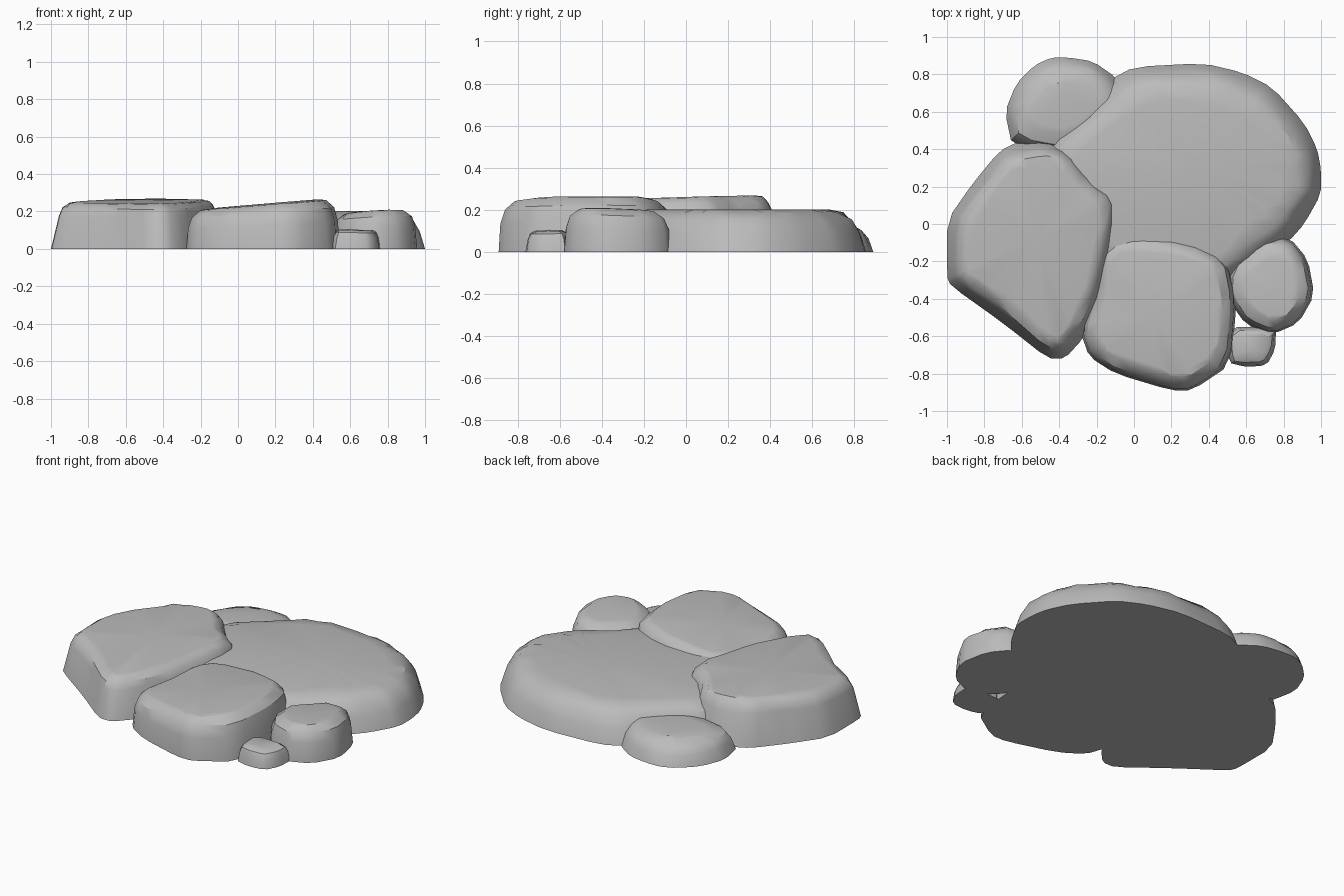
import bpy
import bmesh
import math
import random
from mathutils import Vector

random.seed(4)

default_cube = bpy.data.objects.get("Cube")
if default_cube:
    bpy.data.objects.remove(default_cube, do_unlink=True)

# One plain grey stone colour
stone_grey = bpy.data.materials.new("stone grey")
stone_grey.use_nodes = True
colour = (0.5, 0.5, 0.5, 1)
stone_grey.diffuse_color = colour
shader = stone_grey.node_tree.nodes["Principled BSDF"]
shader.inputs["Base Color"].default_value = colour
shader.inputs["Roughness"].default_value = 0.9


def soften_corners(outline, cut=0.2):
    """Clip every corner of a closed outline."""
    points = [Vector(p) for p in outline]
    clipped = []
    for here, following in zip(points, points[1:] + points[:1]):
        clipped.append(here.lerp(following, cut))
        clipped.append(following.lerp(here, cut))
    return clipped


def make_stone(name, outline, height, slope, steps):
    """Stack rings of the outline; each step is (inset, share of the height)."""
    points = soften_corners(outline)
    centre = sum(points, Vector((0, 0))) / len(points)

    def top_height(p):
        offset = p - centre
        return height + slope[0] * offset.x + slope[1] * offset.y

    bm = bmesh.new()
    rings = []
    for inset, share in steps:
        ring = []
        for p in points:
            toward = centre - p
            hewn = 1 + random.uniform(-0.12, 0.12)
            q = p + toward.normalized() * min(inset * hewn, toward.length * 0.7)
            ring.append(bm.verts.new((q.x, q.y, top_height(q) * share)))
        rings.append(ring)

    # Side bands, flat underside and a fan across the top
    for lower, upper in zip(rings, rings[1:]):
        for i in range(len(points)):
            j = (i + 1) % len(points)
            bm.faces.new((lower[i], lower[j], upper[j], upper[i]))
    bm.faces.new(rings[0])
    peak = bm.verts.new((centre.x, centre.y, height))
    crown = rings[-1]
    for i in range(len(crown)):
        bm.faces.new((crown[i], crown[(i + 1) % len(crown)], peak))
    bmesh.ops.recalc_face_normals(bm, faces=bm.faces)

    mesh = bpy.data.meshes.new(name)
    bm.to_mesh(mesh)
    bm.free()
    mesh.materials.append(stone_grey)
    stone = bpy.data.objects.new(name, mesh)
    bpy.context.collection.objects.link(stone)

    # Smooth faces with crisp shoulders
    bpy.ops.object.select_all(action="DESELECT")
    stone.select_set(True)
    bpy.context.view_layer.objects.active = stone
    bpy.ops.object.shade_smooth_by_angle(angle=math.radians(32))
    return stone


# Side profiles, from ground to crown
steep = [(0, 0), (0.01, 0.55), (0.03, 0.82), (0.075, 0.98), (0.1, 1)]
sloped = [(0, 0), (0.045, 0.72), (0.065, 0.88), (0.1, 0.98), (0.13, 1)]
weathered = [(0, 0), (0.03, 0.45), (0.07, 0.76), (0.12, 0.93), (0.2, 1)]
low = [(0, 0), (0.025, 0.5), (0.06, 0.8), (0.12, 0.97), (0.16, 1)]
pebble = [(0, 0), (0.01, 0.6), (0.025, 0.88), (0.05, 1)]

# Broad slab at the back
make_stone("back_slab", [
    (-.5, .42), (-.24, .64), (-.13, .77), (0, .84), (.37, .86), (.58, .81),
    (.74, .73), (.91, .54), (.98, .4), (1, .29), (1, .16), (.91, 0),
    (.83, -.09), (.6, -.27), (.4, -.4), (0, -.4), (-.35, -.2), (-.5, .15),
], 0.203, (0, 0), weathered)

# Large boulder on one side
make_stone("side_boulder", [
    (-1, .02), (-.86, .22), (-.72, .39), (-.62, .44), (-.48, .46), (-.34, .42),
    (-.22, .27), (-.08, .16), (-.06, -.02), (-.15, -.38), (-.27, -.61),
    (-.37, -.72), (-.46, -.72), (-.7, -.53), (-.98, -.33), (-1, -.28),
], 0.256, (0.01, 0.03), sloped)

# Tilted boulder at the front
make_stone("front_boulder", [
    (-.2, -.15), (-.1, -.04), (.3, -.08), (.5, -.18), (.55, -.4),
    (.52, -.75), (.31, -.89), (.2, -.89), (-.1, -.8), (-.24, -.71),
    (-.285, -.58), (-.22, -.36),
], 0.235, (0.085, 0.01), steep)

# Smaller rock beside the front boulder
make_stone("corner_rock", [
    (.5, -.24), (.67, -.08), (.83, -.07), (.93, -.19), (.965, -.38),
    (.88, -.53), (.74, -.59), (.6, -.54), (.5, -.4),
], 0.2, (0.06, -0.04), steep)

# Little pebble tucked at the corner
make_stone("corner_pebble", [
    (.5, -.55), (.76, -.55), (.755, -.67), (.71, -.755), (.6, -.765),
    (.5, -.74),
], 0.1, (-0.03, 0.03), pebble)

# Low rock behind
make_stone("back_rock", [
    (-.65, .41), (-.69, .6), (-.63, .75), (-.53, .85), (-.44, .89),
    (-.35, .89), (-.22, .87), (-.09, .78), (0, .6), (-.3, .35),
], 0.135, (0.02, -0.04), low)
